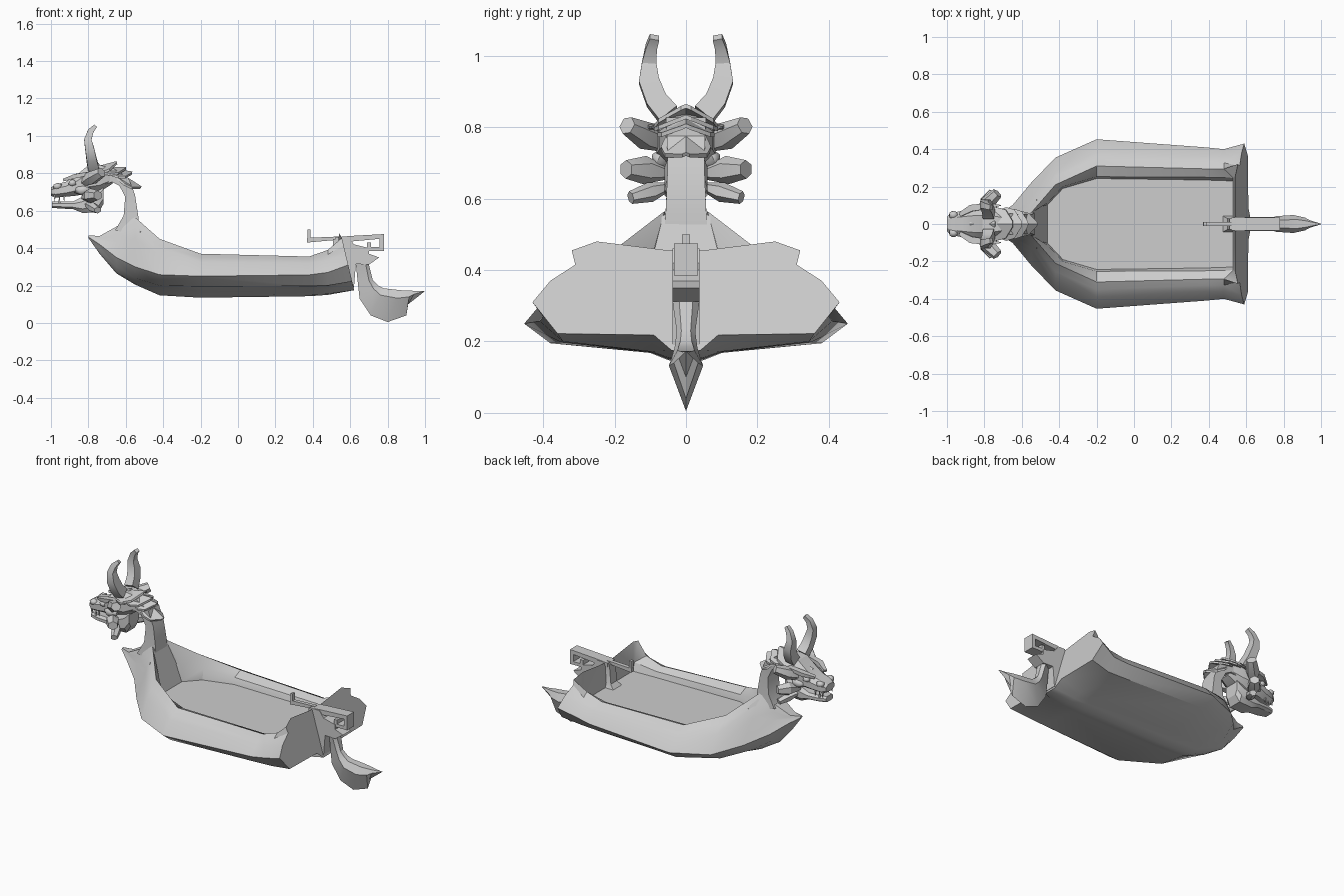
import bpy, bmesh, math
from mathutils import Vector

grey = bpy.data.materials.new("weathered grey")
grey.diffuse_color = (0.61, 0.61, 0.61, 1)


def finish(name, bm, angle=30, mirror=False):
    bmesh.ops.remove_doubles(bm, verts=bm.verts, dist=0.0004)
    bmesh.ops.recalc_face_normals(bm, faces=bm.faces)
    me = bpy.data.meshes.new(name)
    bm.to_mesh(me)
    bm.free()
    me.materials.append(grey)
    ob = bpy.data.objects.new(name, me)
    bpy.context.collection.objects.link(ob)
    bpy.ops.object.select_all(action='DESELECT')
    ob.select_set(True)
    bpy.context.view_layer.objects.active = ob
    bpy.ops.object.shade_smooth_by_angle(angle=math.radians(angle))
    if mirror:
        mod = ob.modifiers.new("mirror", 'MIRROR')
        mod.use_axis = (False, True, False)
    return ob


def loft(name, rings, closed=True, caps=True, **kw):
    """Skin a list of equal-length point rings."""
    bm = bmesh.new()
    vs = [[bm.verts.new(p) for p in r] for r in rings]
    n = len(rings[0])
    for a, b in zip(vs, vs[1:]):
        for i in range(n if closed else n - 1):
            j = (i + 1) % n
            bm.faces.new((a[i], a[j], b[j], b[i]))
    if caps:
        bm.faces.new(vs[0])
        bm.faces.new(vs[-1])
    return finish(name, bm, **kw)


def prism(name, profile, w, **kw):
    """Extrude an x-z outline sideways to half-width w."""
    return loft(name, [[(x, s * w, z) for x, z in profile] for s in (-1, 1)], **kw)


def bar(name, x0, x1, z0, z1, w):
    return prism(name, [(x0, z0), (x1, z0), (x1, z1), (x0, z1)], w)


def tube(name, path, sizes, n=6, side=(0, 1, 0), **kw):
    """Sweep an n-sided oval, sizes = (across, up) half-widths."""
    pts, rings = [Vector(p) for p in path], []
    for i, p in enumerate(pts):
        t = (pts[min(i + 1, len(pts) - 1)] - pts[max(i - 1, 0)]).normalized()
        s = Vector(side)
        s = (s - t * s.dot(t)).normalized()
        u = t.cross(s)
        a, b = sizes[i]
        angs = [2 * math.pi * (k + 0.5) / n for k in range(n)]
        rings.append([p + s * a * math.cos(q) + u * b * math.sin(q) for q in angs])
    return loft(name, rings, **kw)


def head_loft(name, stations, bevel=0.55):
    """Skin octagonal sections given as (x, half-width, bottom, top)."""
    rings = []
    for x, w, lo, hi in stations:
        m, h = (lo + hi) / 2, (hi - lo) / 2
        half = [(w * bevel, -h), (w, -h * 0.5), (w, h * 0.4), (w * bevel, h)]
        half += [(-y, z) for y, z in reversed(half)]
        rings.append([(x, y, m + z) for y, z in half])
    return loft(name, rings)


# Hull: outer half-sections (keel, keel side, garboard, chine, widest, shoulder, rim)
outer = [
    (0.62, [(0, .175), (.04, .175), (.09, .218), (.36, .222), (.43, .31), (.38, .37), (.32, .455)]),
    (0.48, [(0, .15), (.05, .155), (.10, .172), (.345, .20), (.40, .27), (.36, .335), (.295, .39)]),
    (0.38, [(0, .143), (.05, .152), (.10, .17), (.35, .198), (.41, .257), (.36, .32), (.295, .355)]),
    (-.20, [(0, .135), (.05, .148), (.10, .168), (.38, .195), (.453, .25), (.39, .325), (.31, .37)]),
    (-.42, [(0, .148), (.05, .158), (.08, .17), (.26, .20), (.355, .258), (.30, .365), (.21, .45)]),
    (-.55, [(0, .205), (.04, .21), (.06, .217), (.14, .24), (.22, .30), (.125, .44), (.06, .565)]),
    (-.65, [(0, .265), (.02, .27), (.03, .276), (.06, .30), (.10, .35), (.07, .43), (.045, .515)]),
    (-.74, [(0, .37), (.01, .375), (.015, .38), (.025, .40), (.045, .42), (.03, .44), (.025, .465)]),
    (-.80, [(0, .455), (.004, .456), (.005, .457), (.007, .458), (.01, .46), (.008, .463), (.006, .467)]),
]
# Matching inner points (x, gunwale inner edge, deck edge, centre line)
inner = [
    (.54, (.25, .48), (.05, .455), (0, .455)), (.53, (.247, .355), (.23, .305), (0, .305)),
    (.38, (.25, .335), (.235, .305), (0, .305)), (-.20, (.253, .345), (.243, .305), (0, .305)),
    (-.38, (.20, .37), (.19, .305), (0, .305)), (-.465, (.11, .39), (.10, .305), (0, .305)),
    (-.65, (.03, .515), (.015, .515), (0, .515)),
    (-.74, (.015, .465), (.01, .465), (0, .465)), (-.80, (.004, .467), (.002, .467), (0, .467)),
]
rings = []
for k, ((x, pts), (xi, *ins)) in enumerate(zip(outer, inner)):
    lean = 0.235 if k == 0 else 0     # raked transom
    (y1, z1), (y2, z2) = pts[-2:]
    notch = (.31, .415) if k == 0 else ((y1 + y2) / 2, (z1 + z2) / 2 + .003)
    pts = pts[:-1] + [notch, pts[-1]]
    rings.append([(x - lean * (z - .18), y, z) for y, z in pts] + [(xi, y, z) for y, z in ins])
loft("hull", rings, closed=False, mirror=True)

# Sloping panel closing the well behind the neck
loft("bow_panel", [[(-.46, -.11, .30), (-.46, .11, .30), (-.52, .13, .49), (-.545, .05, .565),
                    (-.545, -.05, .565), (-.52, -.13, .49)],
                   [(-.50, -.10, .30), (-.50, .10, .30), (-.56, .10, .46), (-.58, .045, .555),
                    (-.58, -.045, .555), (-.56, -.10, .46)]])

# Neck rising from the bow
tube("neck", [(-.595, 0, .48), (-.572, 0, .57), (-.577, 0, .68), (-.61, 0, .755), (-.67, 0, .79), (-.76, 0, .77)],
     [(.09, .09), (.08, .056), (.073, .038), (.075, .045), (.08, .052), (.085, .06)], n=4)

# Head and lower jaw
head_loft("head", [(-1.0, .04, .68, .725), (-.975, .06, .67, .74), (-.92, .07, .675, .755), (-.87, .08, .68, .785),
                   (-.81, .082, .69, .835), (-.74, .075, .70, .845), (-.67, .052, .745, .825)])
head_loft("jaw", [(-.995, .035, .615, .65), (-.95, .05, .612, .65), (-.88, .055, .608, .65), (-.83, .06, .588, .675),
                  (-.745, .06, .592, .73), (-.72, .05, .635, .75)], bevel=.7)

# Fangs, nostrils, eyes, cheeks and brows
for x in (-.98, -.93):
    tube("upper_fang", [(x, .045, .69), (x, .047, .65)], [(.009, .009), (.001, .001)], n=4, mirror=True)
tube("lower_fang", [(-.955, .04, .64), (-.955, .042, .68)], [(.008, .008), (.001, .001)], n=4, mirror=True)


def ball(name, loc, size):
    bm = bmesh.new()
    bmesh.ops.create_icosphere(bm, subdivisions=1, radius=1)
    for v in bm.verts:
        v.co = Vector(a * b + c for a, b, c in zip(v.co, size, loc))
    finish(name, bm, angle=50, mirror=True)


ball("nostril", (-.965, .048, .73), (.028, .025, .02))
ball("eye", (-.885, .07, .748), (.025, .022, .02))
ball("cheek", (-.83, .07, .71), (.05, .03, .03))
tube("brow", [(-.93, .05, .765), (-.87, .085, .785), (-.79, .095, .80), (-.71, .10, .80)],
     [(.015, .010), (.025, .016), (.022, .014), (.003, .003)], n=4, mirror=True)

# Side frills: three broad leaves on each side (root, middle, tip, breadth)
frills = [((-.83, .055, .745), (-.785, .11, .775), (-.73, .165, .805), .04),
          ((-.82, .05, .67), (-.79, .115, .68), (-.75, .168, .682), .04),
          ((-.81, .045, .635), (-.775, .10, .618), (-.75, .155, .603), .028)]
for a, b, c, w in frills:
    tube("frill", [a, b, c], [(w * .5, w * .4), (w, w), (w * .75, w * .65)], n=6, side=(1, 0, 0), mirror=True)

# Curved horns
tube("horn", [(-.775, .05, .835), (-.783, .083, .875), (-.793, .104, .93), (-.803, .103, .98), (-.788, .097, 1.025),
              (-.763, .088, 1.052)],
     [(.044, .042), (.042, .038), (.040, .034), (.029, .028), (.022, .022), (.019, .014)], n=4, mirror=True)


# Ridged, pointed scales over crown and nape
def scale_plate(name, front, tip, w, drop):
    f, t = Vector((front[0], 0, front[1])), Vector((tip[0], 0, tip[1]))
    d = (t - f).normalized()
    up = Vector((-d.z, 0, d.x))
    ring_list = []
    for k, wk in ((0, .8), (.35, 1), (.7, .85), (1, .15)):
        c, h = f.lerp(t, k), w * wk
        edge = up * (-drop * wk)
        side = Vector((0, h, 0))
        th = up * -.012
        ring_list.append([c - side + edge, c, c + side + edge, c + side + edge + th, c + th, c - side + edge + th])
    loft(name, ring_list)


for f, t, w in [((-.88, .785), (-.745, .855), .07), ((-.80, .825), (-.65, .865), .09), ((-.73, .835), (-.60, .835), .09),
                ((-.67, .825), (-.565, .81), .08), ((-.625, .80), (-.515, .73), .07)]:
    scale_plate("neck_scale", f, t, w, .035)

# Stern post and flared inner post
prism("stern_post", [(.54, .46), (.59, .46), (.62, .42), (.70, .40), (.70, .37), (.755, .35), (.70, .312), (.63, .315),
                     (.62, .19), (.57, .19), (.54, .40)], .038)
loft("inner_post", [[(x, y, z) for x, y in ((.53 - d, -w), (.545, -w), (.545, w), (.53 - d, w))]
                    for z, d, w in ((.30, .06, .045), (.33, .03, .03), (.45, .02, .03))])

# Tiller: beam, upright handle and open hook at the rear
prism("tiller_beam", [(.37, .43), (.54, .445), (.54, .462), (.37, .455)], .012)
bar("tiller_handle", .372, .387, .43, .50, .011)
prism("tiller_arm", [(.52, .435), (.60, .435), (.78, .452), (.78, .475), (.60, .465), (.52, .458)], .034)
bar("hook_back", .757, .78, .385, .47, .034)
bar("hook_base", .69, .78, .385, .405, .034)
bar("hook_lip", .69, .71, .385, .43, .034)

# Swept rudder blade: leading edge, trailing edge, half-thickness
blade = [((.63, .32), (.70, .312), .038), ((.64, .22), (.72, .23), .026), ((.65, .13), (.75, .20), .032),
         ((.71, .04), (.78, .185), .042), ((.80, .005), (.87, .175), .048), ((.90, .04), (.92, .173), .034),
         ((.91, .10), (.95, .171), .02), ((.998, .169), (1.0, .172), .002)]
rings = []
for (x0, z0), (x1, z1), w in blade:
    mx, mz = x0 + .75 * (x1 - x0), z0 + .75 * (z1 - z0)
    rings.append([(x0, 0, z0), (mx, w, mz), (x1, w * .5, z1), (x1, -w * .5, z1), (mx, -w, mz)])
loft("rudder", rings)
